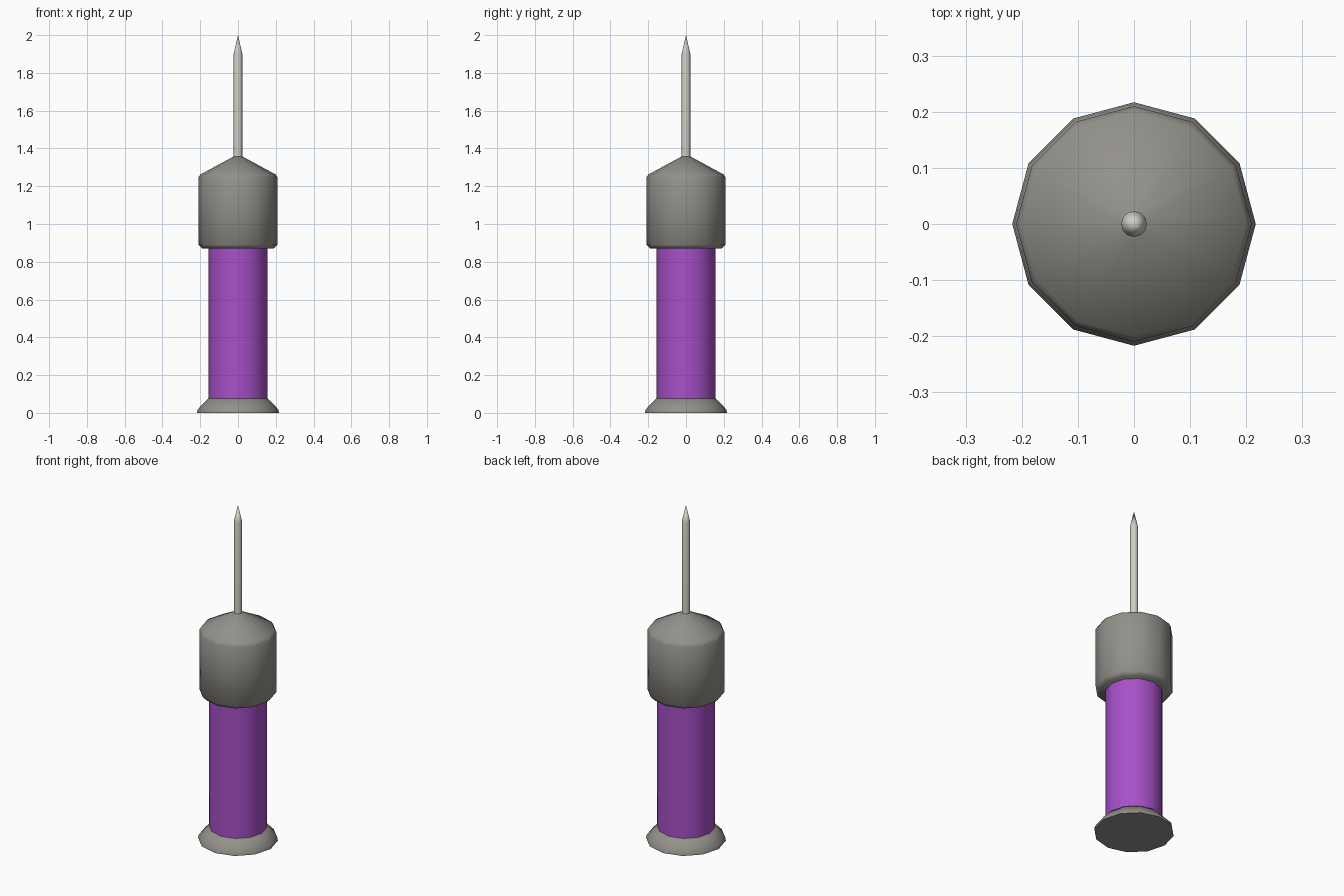
import bpy, bmesh, math

if "Cube" in bpy.data.objects:
    bpy.data.objects.remove(bpy.data.objects["Cube"])


def material(name, rgb):
    m = bpy.data.materials.new(name)
    m.diffuse_color = (*rgb, 1)
    m.use_nodes = True
    m.node_tree.nodes["Principled BSDF"].inputs["Base Color"].default_value = m.diffuse_color
    return m


def lathe(name, profile, sides, mat, angle=50):
    """Turn (radius, z) points around z; close both ends with a face or a tip."""
    bm = bmesh.new()
    rings = []
    for r, z in profile:
        if r == 0:
            rings.append([bm.verts.new((0, 0, z))] * sides)
        else:
            rings.append([bm.verts.new((r * math.cos(2 * math.pi * i / sides),
                                        r * math.sin(2 * math.pi * i / sides), z))
                          for i in range(sides)])
    for low, high in zip(rings, rings[1:]):
        for i in range(sides):
            j = (i + 1) % sides
            quad = [low[i], low[j], high[j], high[i]]
            bm.faces.new(list(dict.fromkeys(quad)))
    if profile[0][0] > 0:
        bm.faces.new(rings[0][::-1])
    if profile[-1][0] > 0:
        bm.faces.new(rings[-1])
    mesh = bpy.data.meshes.new(name)
    bm.to_mesh(mesh)
    bm.free()
    mesh.materials.append(mat)
    ob = bpy.data.objects.new(name, mesh)
    bpy.context.collection.objects.link(ob)
    bpy.ops.object.select_all(action='DESELECT')
    ob.select_set(True)
    bpy.context.view_layer.objects.active = ob
    bpy.ops.object.shade_smooth_by_angle(angle=math.radians(angle))
    return ob


grey = material("warm grey metal", (0.29, 0.28, 0.255))
purple = material("purple", (0.39, 0.08, 0.58))
steel = material("pale steel", (0.62, 0.62, 0.55))

# Flared foot
lathe("base_flange", [(0.217, 0), (0.214, 0.018), (0.157, 0.077)], 12, grey)
# Coloured barrel
lathe("barrel", [(0.157, 0.07), (0.157, 0.88)], 12, purple)
# Collar with chamfered rims and conical top
lathe("collar", [(0.19, 0.87), (0.21, 0.89), (0.21, 1.245), (0.2, 1.262), (0.022, 1.358)],
      12, grey)
# Needle with pointed tip
lathe("needle", [(0.023, 1.34), (0.023, 1.9), (0, 2.0)], 12, steel)
